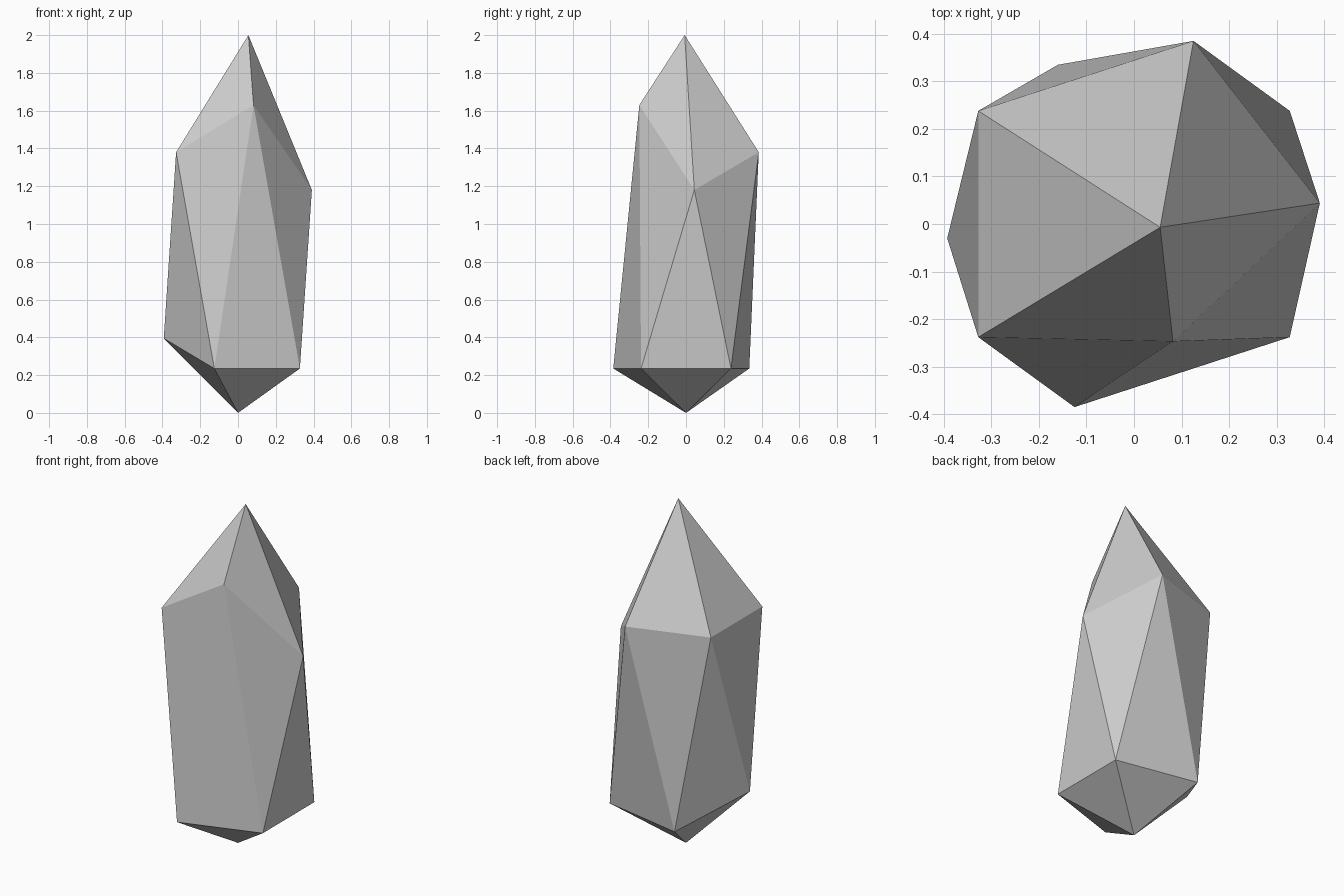
import bpy, bmesh
from math import cos, sin, radians

if "Cube" in bpy.data.objects:
    bpy.data.objects.remove(bpy.data.objects["Cube"])

RADIUS = 0.405


def ring(bm, start, z, chipped):
    """Five-point ring; chipped corners replace the regular ones."""
    verts = []
    for k in range(5):
        a = radians(start + 72 * k)
        verts.append(bm.verts.new(chipped.get(k, (RADIUS * cos(a), RADIUS * sin(a), z))))
    return verts


bm = bmesh.new()

# Base point, two staggered rings and the off-centre tip
base = bm.verts.new((0, 0, 0))
low = ring(bm, -36, 0.235, {2: (-0.16, 0.335, 0.235), 3: (-0.393, -0.03, 0.395)})
high = ring(bm, 0, 1.38, {0: (0.391, 0.044, 1.18), 4: (0.082, -0.247, 1.63)})
tip = bm.verts.new((0.055, -0.007, 2))

# Facets: bottom cap, zigzag sides, top cap
for k in range(5):
    n = (k + 1) % 5
    bm.faces.new((base, low[n], low[k]))
    bm.faces.new((low[k], low[n], high[k]))
    bm.faces.new((high[k], low[n], high[n]))
    bm.faces.new((high[k], high[n], tip))

bm.normal_update()
mesh = bpy.data.meshes.new("crystal")
bm.to_mesh(mesh)
bm.free()
bpy.context.collection.objects.link(bpy.data.objects.new("crystal", mesh))
